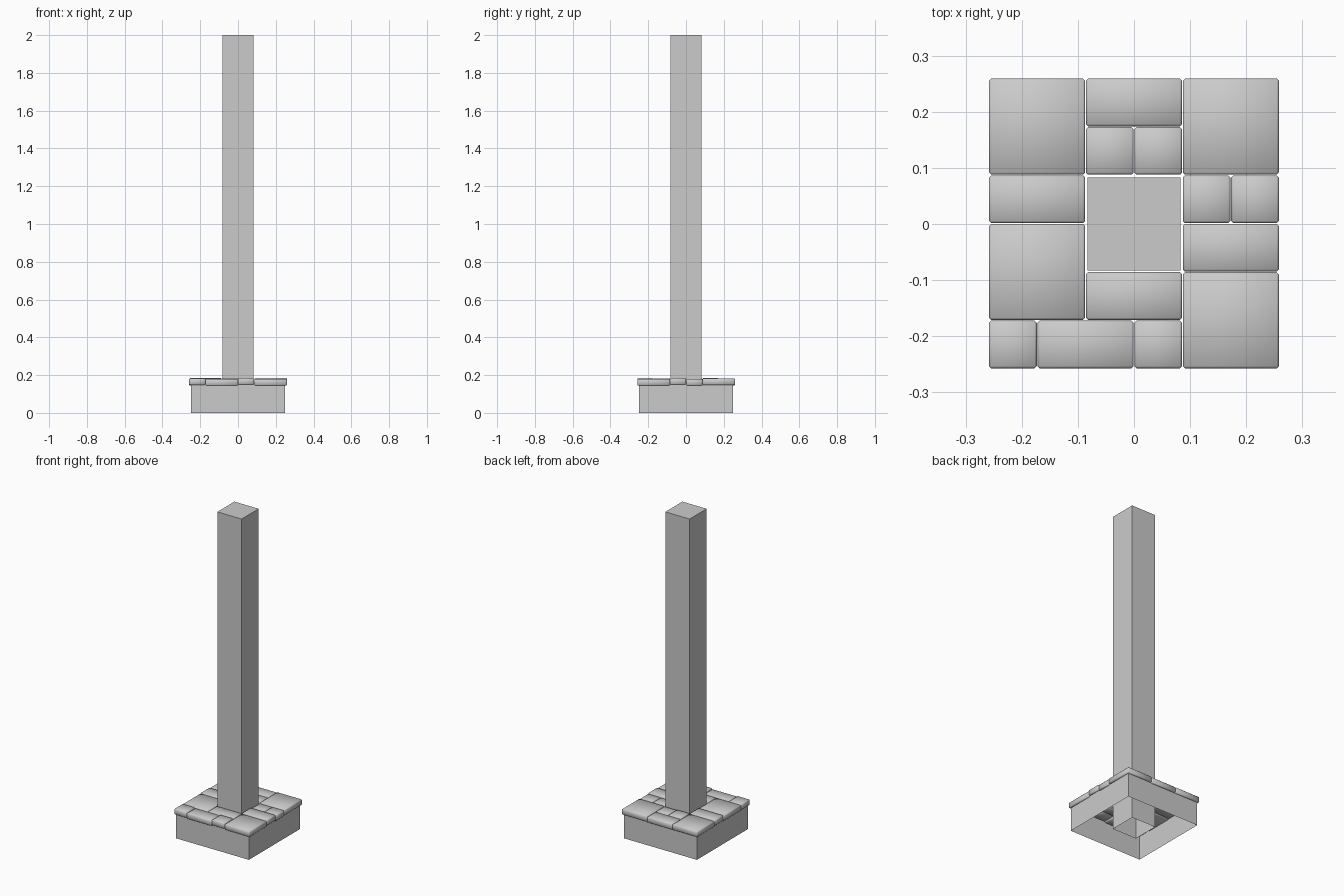
import bpy
import bmesh

cube = bpy.data.objects.get("Cube")
if cube:
    bpy.data.objects.remove(cube, do_unlink=True)

stone = bpy.data.materials.new("grey_stone")
stone.use_nodes = True
grey = (0.6, 0.6, 0.6, 1)
stone.diffuse_color = grey
stone.node_tree.nodes["Principled BSDF"].inputs["Base Color"].default_value = grey


def box(name, low, high, open_ends=(), bevel=0):
    """Box between two corners; open_ends lists the end faces (-1, 1) to drop."""
    bm = bmesh.new()
    bmesh.ops.create_cube(bm, size=1)
    for v in bm.verts:
        v.co = [l + (c + 0.5) * (h - l) for c, l, h in zip(v.co, low, high)]
    bm.normal_update()
    ends = [f for f in bm.faces if round(f.normal.z) in open_ends]
    if open_ends:
        bmesh.ops.delete(bm, geom=ends, context="FACES")
    if bevel:
        bmesh.ops.bevel(bm, geom=bm.edges[:], offset=bevel, segments=1, affect="EDGES")
        for f in bm.faces:
            f.smooth = True
    mesh = bpy.data.meshes.new(name)
    bm.to_mesh(mesh)
    bm.free()
    mesh.materials.append(stone)
    bpy.context.collection.objects.link(bpy.data.objects.new(name, mesh))


# Post running down through the hollow base
P, B = 0.083, 0.249
box("post", (-P, -P, 0), (P, P, 2), open_ends=(-1,))

# Hollow base walls
box("base_walls", (-B, -B, 0), (B, B, 0.16), open_ends=(-1, 1))

# Paving slabs on a six by six grid: column, row, width, depth, top height
CELL, GAP, THICK = 0.0863, 0.0006, 0.035
slabs = [
    (0, 0, 1, 1, 0.183), (1, 0, 2, 1, 0.179), (3, 0, 1, 1, 0.185),
    (4, 0, 2, 2, 0.180), (2, 1, 2, 1, 0.182), (0, 1, 2, 2, 0.181),
    (0, 3, 2, 1, 0.184), (4, 2, 2, 1, 0.185), (4, 3, 1, 1, 0.179),
    (5, 3, 1, 1, 0.180), (0, 4, 2, 2, 0.180), (2, 4, 1, 1, 0.184),
    (3, 4, 1, 1, 0.181), (2, 5, 2, 1, 0.180), (4, 4, 2, 2, 0.183),
]
for i, (col, row, w, d, top) in enumerate(slabs):
    x, y = (col - 3) * CELL, (row - 3) * CELL + 0.001
    box(f"slab_{i + 1}", (x + GAP, y + GAP, top - THICK),
        (x + w * CELL - GAP, y + d * CELL - GAP, top), bevel=0.004)
